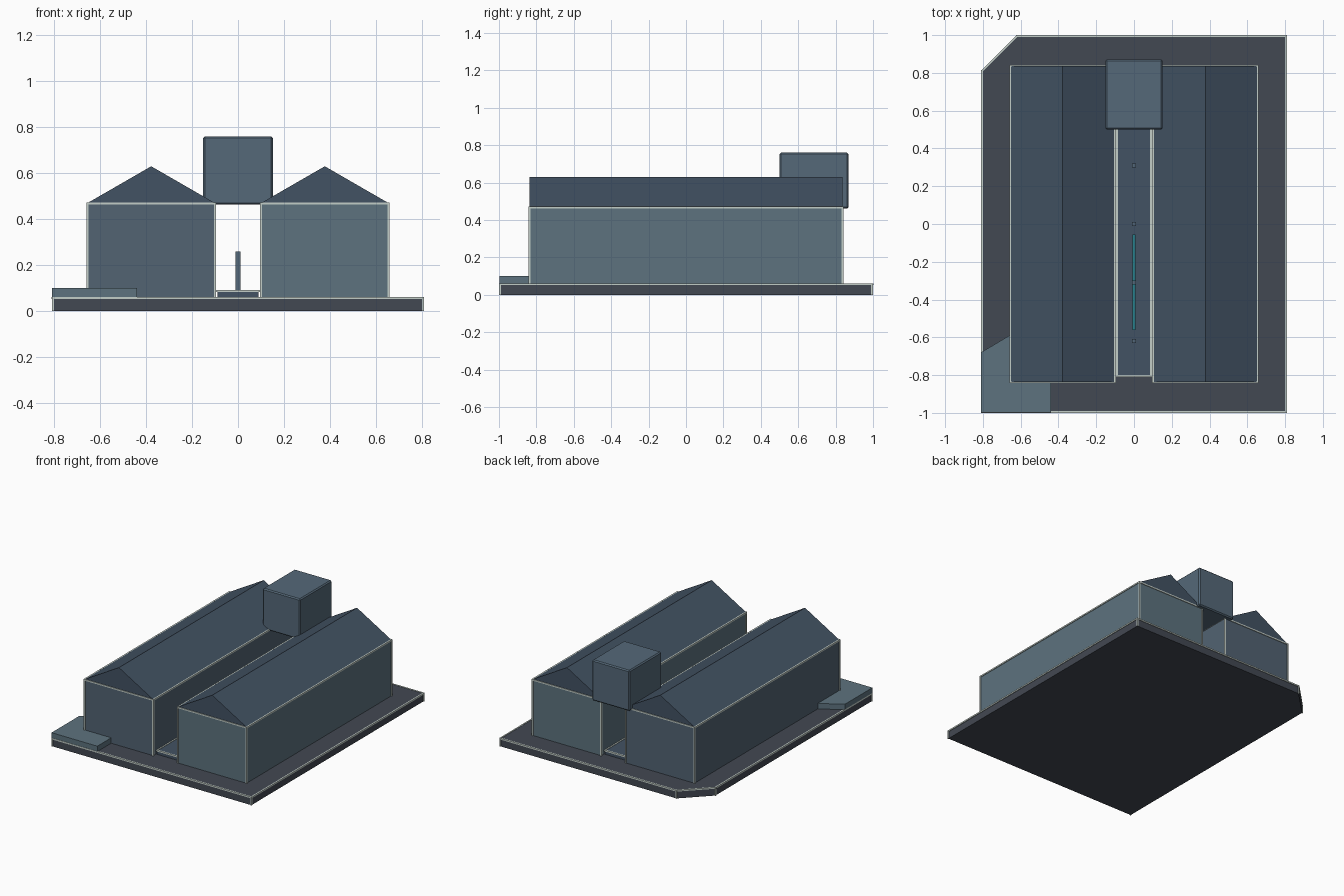
import bpy, bmesh
from mathutils import Vector, Matrix

if "Cube" in bpy.data.objects:
    bpy.data.objects.remove(bpy.data.objects["Cube"])


def mat(name, r, g, b):
    m = bpy.data.materials.new(name)
    m.diffuse_color = (r, g, b, 1)
    m.use_nodes = True
    m.node_tree.nodes["Principled BSDF"].inputs["Base Color"].default_value = m.diffuse_color
    return m


SLAB = mat("dark_slate", 0.055, 0.065, 0.085)
LEFT = mat("blue_slate", 0.085, 0.125, 0.17)
RIGHT = mat("teal_slate", 0.11, 0.17, 0.21)
ROOF = mat("roof_slate", 0.055, 0.085, 0.125)
TANK = mat("block_slate", 0.09, 0.14, 0.19)
TRIM = mat("pale_trim", 0.55, 0.62, 0.58)
TEAL = mat("teal_strip", 0.02, 0.22, 0.26)


def finish(name, bm, material):
    bmesh.ops.recalc_face_normals(bm, faces=bm.faces)
    me = bpy.data.meshes.new(name)
    bm.to_mesh(me)
    bm.free()
    me.materials.append(material)
    ob = bpy.data.objects.new(name, me)
    bpy.context.collection.objects.link(ob)
    return ob


def prism(name, pts, offset, material):
    """Extrude a closed 3D outline by an offset vector."""
    bm = bmesh.new()
    face = bm.faces.new([bm.verts.new(p) for p in pts])
    ext = bmesh.ops.extrude_face_region(bm, geom=[face], use_keep_orig=True)
    verts = [g for g in ext["geom"] if isinstance(g, bmesh.types.BMVert)]
    bmesh.ops.translate(bm, verts=verts, vec=offset)
    return finish(name, bm, material)


def box(name, x0, x1, y0, y1, z0, z1, material):
    pts = [(x0, y0, z0), (x1, y0, z0), (x1, y1, z0), (x0, y1, z0)]
    return prism(name, pts, (0, 0, z1 - z0), material)


def edge_trim(name, outline, z_top, z_bottom=None, w=0.01):
    """Square strips round a top outline, plus corner posts if z_bottom is given."""
    bm = bmesh.new()
    top = [Vector((x, y, z_top)) for x, y in outline]
    segs = list(zip(top, top[1:] + top[:1]))
    if z_bottom is not None:
        segs += [(p, Vector((p.x, p.y, z_bottom + w / 2))) for p in top]
    for a, b in segs:
        d = b - a
        rot = d.to_track_quat('X', 'Z').to_matrix().to_4x4()
        m = Matrix.Translation((a + b) / 2) @ rot @ Matrix.Diagonal((d.length + w, w, w, 1))
        bmesh.ops.create_cube(bm, size=1, matrix=m)
    return finish(name, bm, TRIM)


def rect(x0, x1, y0, y1):
    return [(x0, y0), (x1, y0), (x1, y1), (x0, y1)]


# Base slab with one clipped corner
base = [(-0.805, -0.995), (0.805, -0.995), (0.805, 0.995), (-0.62, 0.995), (-0.805, 0.81)]
prism("base_slab", [(x, y, 0) for x, y in base], (0, 0, 0.06), SLAB)
edge_trim("base_trim", base, 0.057, 0.0)

# Raised corner platform at the front left
deck = [(-0.81, -0.998), (-0.44, -0.998), (-0.44, -0.46), (-0.81, -0.68)]
prism("corner_platform", [(x, y, 0.055) for x, y in deck], (0, 0, 0.045), RIGHT)

# Two long halls with gable roofs
for side, s, wall in (("left", -1, LEFT), ("right", 1, RIGHT)):
    x0, x1 = sorted((s * 0.1, s * 0.655))
    box(side + "_hall", x0, x1, -0.837, 0.837, 0.06, 0.47, wall)
    gable = [(x0, -0.837, 0.47), (x1, -0.837, 0.47), ((x0 + x1) / 2, -0.837, 0.63)]
    prism(side + "_roof", gable, (0, 1.674, 0), ROOF)
    edge_trim(side + "_hall_trim", rect(x0, x1, -0.837, 0.837), 0.468, 0.06)

# Central walkway with marker posts and a coloured strip
box("walkway", -0.09, 0.09, -0.805, 0.805, 0.06, 0.09, ROOF)
edge_trim("walkway_trim", rect(-0.09, 0.09, -0.805, 0.805), 0.088)
for i in range(5):
    y = -0.62 + i * 0.31
    box(f"marker_post_{i + 1}", -0.01, 0.01, y - 0.01, y + 0.01, 0.09, 0.26, TANK)
box("walkway_strip", -0.008, 0.008, -0.56, -0.055, 0.09, 0.102, TEAL)

# Raised block bridging the roofs at the back
block = box("bridge_block", -0.152, 0.152, 0.5, 0.87, 0.463, 0.76, TANK)
bev = block.modifiers.new("bevel", 'BEVEL')
bev.width = 0.008
bev.segments = 1
